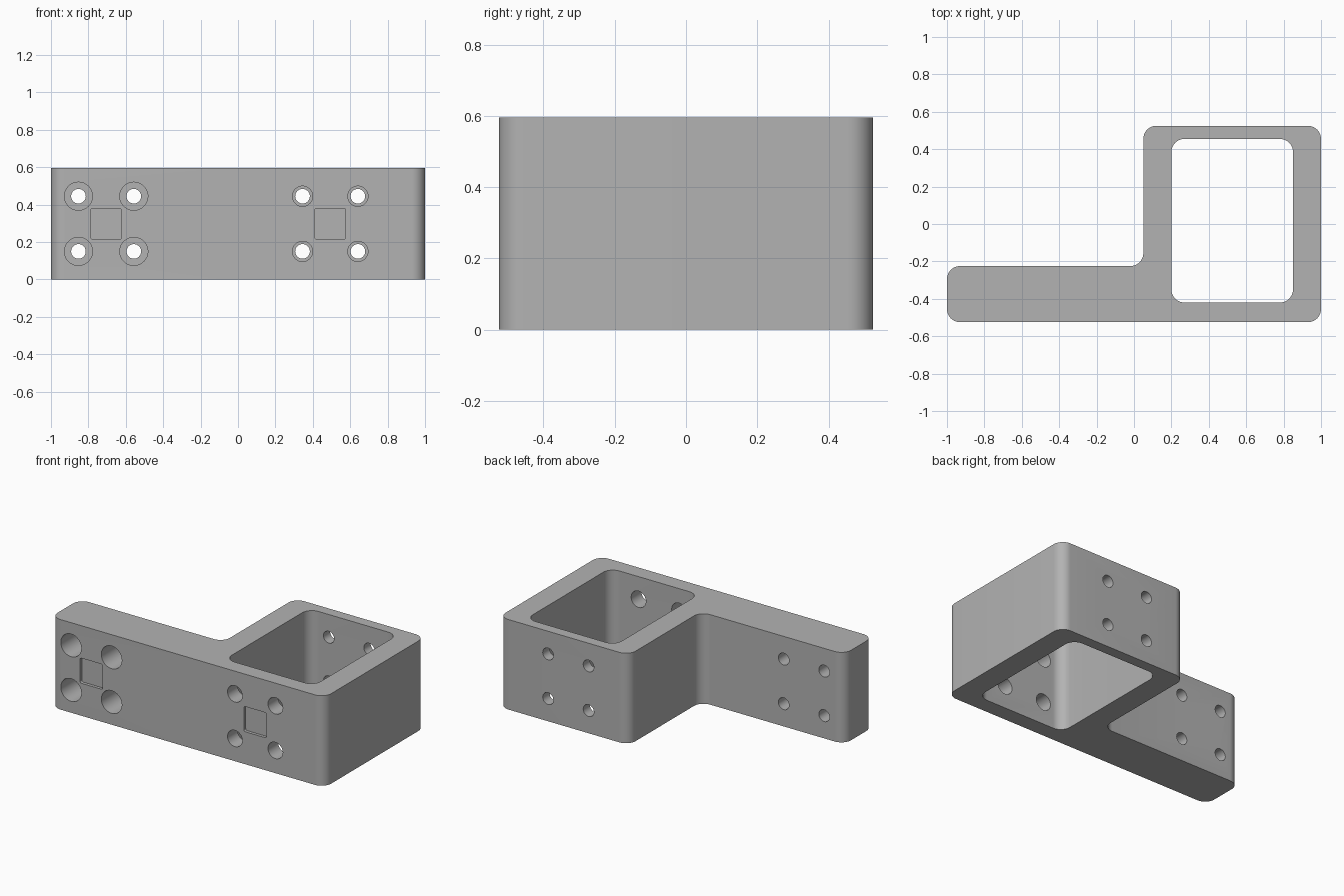
import bpy, bmesh, math
from mathutils import Matrix, Vector

if "Cube" in bpy.data.objects:
    bpy.data.objects.remove(bpy.data.objects["Cube"], do_unlink=True)

HEIGHT = 0.595
FRONT = -0.525
FILLET = 0.07

grey = bpy.data.materials.new("plain grey")
grey.use_nodes = True
grey.diffuse_color = (0.45, 0.45, 0.45, 1)
grey.node_tree.nodes["Principled BSDF"].inputs["Base Color"].default_value = (0.45, 0.45, 0.45, 1)


def add_object(name, bm):
    bmesh.ops.recalc_face_normals(bm, faces=bm.faces[:])
    mesh = bpy.data.meshes.new(name)
    bm.to_mesh(mesh)
    bm.free()
    mesh.materials.append(grey)
    obj = bpy.data.objects.new(name, mesh)
    bpy.context.collection.objects.link(obj)
    return obj


def prism(name, outline, direction, radius, segments):
    """Extrude a flat outline and round the edges along the extrusion."""
    bm = bmesh.new()
    base = bm.faces.new([bm.verts.new(p) for p in outline])
    top = bmesh.ops.extrude_face_region(bm, geom=[base], use_keep_orig=True)["geom"]
    along = Vector(direction)
    bmesh.ops.translate(bm, verts=[v for v in top if isinstance(v, bmesh.types.BMVert)], vec=along)
    sides = [e for e in bm.edges
             if abs((e.verts[1].co - e.verts[0].co).normalized().dot(along.normalized())) > 0.99]
    bmesh.ops.bevel(bm, geom=sides, offset=radius, segments=segments, profile=0.5, affect='EDGES')
    return add_object(name, bm)


def cylinder(x, z, radius, y0, y1):
    bm = bmesh.new()
    place = Matrix.Translation((x, (y0 + y1) / 2, z)) @ Matrix.Rotation(math.pi / 2, 4, 'X')
    bmesh.ops.create_cone(bm, cap_ends=True, segments=48, radius1=radius, radius2=radius,
                          depth=y1 - y0, matrix=place)
    return add_object("hole_cutter", bm)


def cut(target, cutter):
    mod = target.modifiers.new("cut", 'BOOLEAN')
    mod.operation = 'DIFFERENCE'
    mod.solver = 'EXACT'
    mod.object = cutter
    bpy.context.view_layer.update()
    result = bpy.data.meshes.new_from_object(
        target.evaluated_get(bpy.context.evaluated_depsgraph_get()))
    target.modifiers.clear()
    target.data = result
    bpy.data.objects.remove(cutter, do_unlink=True)


# Bracket body: a flat arm joined to a square block
corners = [(-1, FRONT), (1, FRONT), (1, 0.525), (0.05, 0.525), (0.05, -0.225), (-1, -0.225)]
bracket = prism("bracket_body", [(x, y, 0) for x, y in corners], (0, 0, HEIGHT), FILLET, 10)

# Vertical opening through the block
window = [(0.2, -0.42), (0.85, -0.42), (0.85, 0.455), (0.2, 0.455)]
cut(bracket, prism("window_cutter", [(x, y, -0.1) for x, y in window], (0, 0, 0.8), FILLET, 10))

# Screw holes: counterbored in the arm, wide front and narrow back in the block
for z in (0.15, 0.445):
    for x in (-0.853, -0.557):
        cut(bracket, cylinder(x, z, 0.075, -0.6, -0.325))
        cut(bracket, cylinder(x, z, 0.039, -0.4, -0.1))
    for x in (0.345, 0.641):
        cut(bracket, cylinder(x, z, 0.054, -0.6, -0.3))
        cut(bracket, cylinder(x, z, 0.039, 0.4, 0.6))

# Shallow square pockets between the holes
HALF = 0.083
for x in (-0.705, 0.493):
    square = [(x + i * HALF, FRONT - 0.05, HEIGHT / 2 + j * HALF)
              for i, j in ((-1, -1), (1, -1), (1, 1), (-1, 1))]
    cut(bracket, prism("pocket_cutter", square, (0, 0.07, 0), 0.012, 4))

bpy.ops.object.select_all(action='DESELECT')
bracket.select_set(True)
bpy.context.view_layer.objects.active = bracket
bpy.ops.object.shade_smooth_by_angle(angle=math.radians(30))
